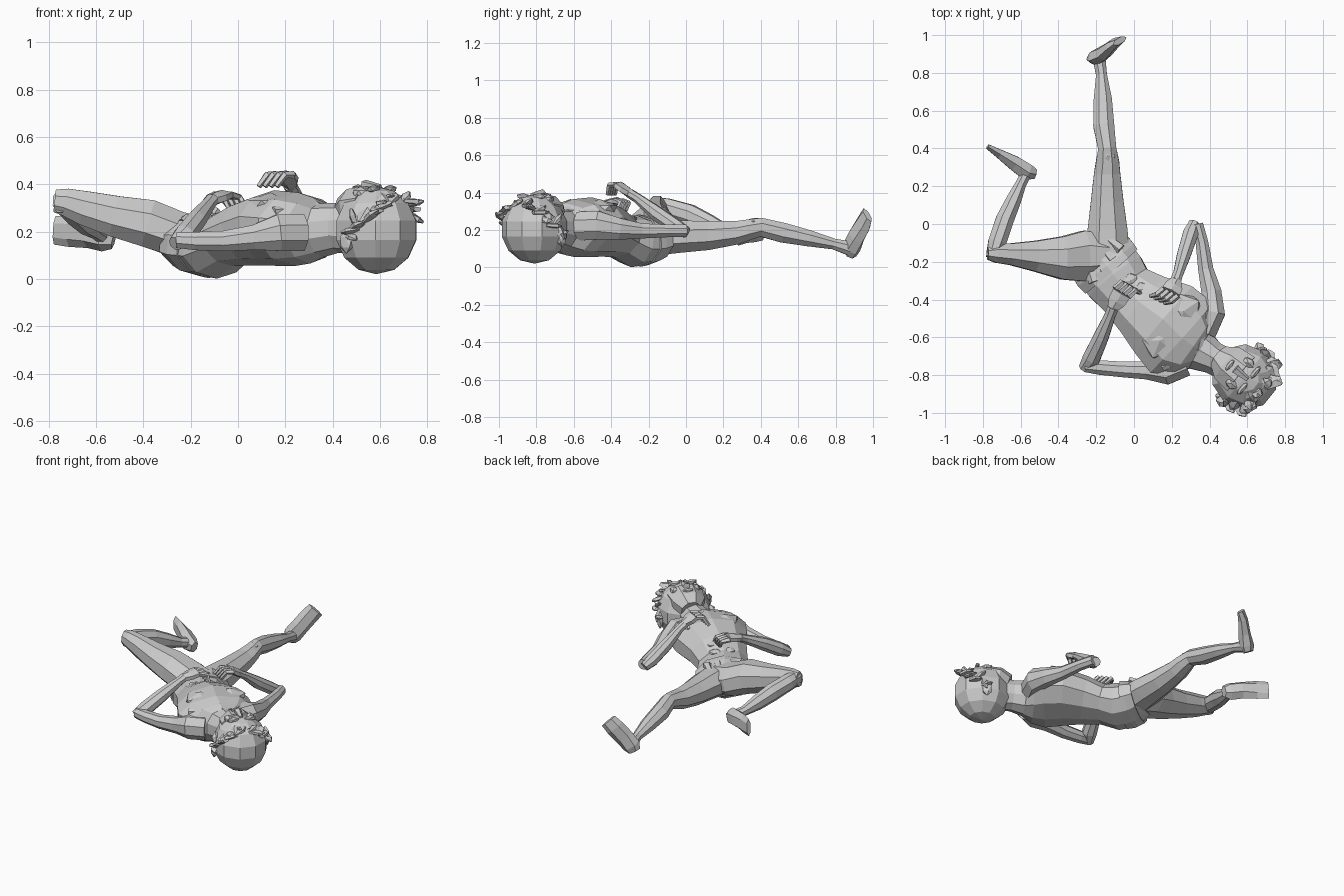
import bpy, bmesh, math, random
from mathutils import Vector, Matrix

random.seed(4)
UP = Vector((0, 0, 1))


def finish(name, bm):
    bmesh.ops.recalc_face_normals(bm, faces=bm.faces[:])
    me = bpy.data.meshes.new(name)
    bm.to_mesh(me)
    bm.free()
    ob = bpy.data.objects.new(name, me)
    bpy.context.collection.objects.link(ob)
    return ob


def loft(name, rings, sides=8):
    """Faceted tube through rings of (x, y, z, half width, half height)."""
    bm = bmesh.new()
    pts = [Vector(r[:3]) for r in rings]
    fit = 1.04 if sides == 8 else 1
    loops = []
    for i, r in enumerate(rings):
        t = (pts[min(i + 1, len(pts) - 1)] - pts[max(i - 1, 0)]).normalized()
        side = t.cross(UP).normalized() * fit
        up = side.cross(t)
        loops.append([bm.verts.new(pts[i] + side * r[3] * math.cos(a) + up * r[4] * math.sin(a))
                      for a in (2 * math.pi * (k + .5) / sides for k in range(sides))])
    for p, q in zip(loops, loops[1:]):
        for k in range(sides):
            j = (k + 1) % sides
            bm.faces.new((p[k], p[j], q[j], q[k]))
    bm.faces.new(loops[0])
    bm.faces.new(loops[-1])
    return finish(name, bm)


def lump(name, loc, size, yaw=0):
    """Faceted ellipsoid."""
    bm = bmesh.new()
    m = Matrix.Translation(loc) @ Matrix.Rotation(yaw, 4, 'Z') @ Matrix.Diagonal((*size, 1))
    bmesh.ops.create_icosphere(bm, subdivisions=1, radius=1, matrix=m)
    return finish(name, bm)


# torso, lying on its back from hips to neck
loft("torso", [
    (-.20, -.13, .15, .12, .08), (-.16, -.20, .14, .18, .125), (-.10, -.28, .14, .18, .14),
    (-.04, -.355, .165, .165, .115), (.05, -.43, .195, .195, .14), (.16, -.51, .215, .245, .16),
    (.25, -.60, .21, .26, .155), (.31, -.645, .205, .20, .14), (.35, -.67, .205, .115, .115),
    (.42, -.71, .215, .09, .105), (.50, -.75, .215, .09, .11)], 10)
AX = math.atan2(-.63, .78)
ACROSS = Vector((.63, .78, 0))
SPINE = Vector((.78, -.63, 0))
for s, n in ((1, "left"), (-1, "right")):
    p = Vector((.20, -.54, .305)) + ACROSS * s * .10
    lump(n + "_pectoral", p, (.10, .11, .06), AX)
    # belly muscles
    for k in range(3):
        p = Vector((.07, -.43, .30)) + ACROSS * s * .045 - SPINE * .075 * k - UP * .022 * k
        lump(n + "_belly_muscle", p, (.042, .048, .028), AX)
    # collar bone
    a = Vector((.34, -.665, .30))
    b = Vector((.27, -.61, .28)) + ACROSS * s * .19
    loft(n + "_collar_bone", [(*a, .02, .025), (*b, .025, .025)], 6)

# straight leg
loft("straight_leg", [
    (-.14, -.16, .16, .12, .10), (-.14, -.03, .165, .11, .09), (-.142, .12, .17, .09, .08),
    (-.142, .27, .185, .072, .065), (-.14, .33, .20, .064, .058), (-.142, .40, .215, .05, .052),
    (-.16, .52, .185, .058, .055), (-.165, .66, .155, .05, .045), (-.172, .79, .125, .03, .03),
    (-.185, .88, .10, .035, .04)])
lump("straight_knee", (-.14, .36, .235), (.045, .06, .03))
# foot rolled on its side, toes up
loft("straight_foot", [
    (-.215, .88, .07, .03, .045), (-.195, .885, .105, .045, .06), (-.155, .91, .165, .04, .06),
    (-.11, .95, .235, .03, .06), (-.075, .97, .28, .018, .055)], 6)

# bent leg
loft("bent_thigh", [
    (-.14, -.17, .16, .11, .10), (-.26, -.17, .19, .14, .10), (-.38, -.18, .235, .118, .105),
    (-.52, -.17, .265, .085, .09), (-.65, -.16, .30, .06, .075), (-.73, -.155, .325, .052, .06),
    (-.775, -.155, .33, .035, .05)])
loft("bent_shin", [
    (-.75, -.18, .33, .035, .05), (-.725, -.10, .315, .05, .055), (-.685, .02, .28, .05, .058),
    (-.64, .12, .235, .042, .05), (-.60, .21, .20, .03, .032), (-.565, .28, .18, .03, .035)])
loft("bent_foot", [
    (-.525, .265, .165, .03, .04), (-.565, .275, .175, .05, .06), (-.63, .32, .19, .045, .06),
    (-.71, .37, .20, .028, .065), (-.775, .41, .205, .015, .06)], 6)

# arms: upper arm and forearm lofts
loft("right_upper_arm", [
    (.27, -.74, .195, .07, .08), (.17, -.785, .195, .068, .08), (.07, -.775, .175, .05, .055),
    (-.06, -.77, .16, .043, .045), (-.18, -.76, .16, .04, .04), (-.26, -.755, .165, .03, .035)])
loft("right_forearm", [
    (-.265, -.765, .15, .03, .03), (-.225, -.71, .185, .048, .045), (-.175, -.60, .25, .042, .042),
    (-.125, -.48, .315, .03, .028), (-.11, -.44, .335, .032, .026)])
loft("left_upper_arm", [
    (.37, -.57, .22, .07, .08), (.42, -.47, .225, .065, .08), (.41, -.36, .205, .055, .06),
    (.38, -.24, .195, .042, .042), (.36, -.10, .195, .035, .035), (.335, .00, .195, .032, .035)])
loft("left_forearm", [
    (.32, .005, .185, .03, .03), (.30, -.05, .215, .042, .04), (.265, -.16, .29, .038, .04),
    (.235, -.26, .37, .028, .026), (.22, -.30, .395, .03, .025)])


# hands with bent fingers
def hand(name, wrist, palm, tips):
    w, p = Vector(wrist), Vector(palm)
    loft(name + "_palm", [(*w, .03, .025), (*(w + p) / 2, .055, .025), (*p, .058, .022)], 6)
    for i, off in enumerate((-.042, -.014, .014, .042)):
        d = (p - w).cross(UP).normalized() * off
        a, b, c = p + d, Vector(tips[0]) + d, Vector(tips[1]) + d
        loft(name + "_finger_%d" % i, [(*a, .017, .017), (*b, .016, .015), (*c, .011, .012)], 5)


hand("right_hand", (-.115, -.45, .33), (-.065, -.365, .355), ((-.03, -.33, .345), (.00, -.345, .30)))
hand("left_hand", (.225, -.30, .395), (.195, -.36, .44), ((.16, -.39, .44), (.125, -.40, .39)))

# head, face upwards
HEAD = Vector((.585, -.81, .205))
bm = bmesh.new()
bmesh.ops.create_uvsphere(bm, u_segments=10, v_segments=7, radius=1,
                          matrix=Matrix.Translation(HEAD) @ Matrix.Rotation(AX, 4, 'Z') @
                          Matrix.Diagonal((.185, .175, .185, 1)))
finish("head", bm)


def on_head(along, across, z):
    return HEAD + SPINE * along + ACROSS * across + UP * z


loft("jaw", [(*on_head(-.17, 0, .07), .065, .07), (*on_head(-.11, 0, .09), .11, .09),
             (*on_head(-.02, 0, .10), .12, .09)])
loft("nose", [(*on_head(-.065, 0, .195), .026, .02), (*on_head(.02, 0, .18), .013, .015)], 5)
lump("mouth", on_head(-.10, 0, .18), (.015, .04, .014), AX)
for s, n in ((1, "left"), (-1, "right")):
    lump(n + "_brow", on_head(.03, s * .055, .175), (.016, .045, .018), AX)
    lump(n + "_cheek", on_head(-.03, s * .07, .155), (.04, .03, .03), AX)
    lump(n + "_ear", on_head(-.03, s * .165, -.05), (.035, .02, .05), AX)

# leafy wreath over the brow and round the skull, lying close to the head
for i in range(24):
    a = math.pi * (i / 23 * 1.1 - .05)
    out = ACROSS * math.cos(a) + (UP * .8 + SPINE * .6) * math.sin(a)
    p = HEAD + SPINE * random.uniform(-.02, .05) + out * .165
    d = (out * .25 + SPINE * random.uniform(-.7, .7) +
         out.cross(SPINE) * random.uniform(-.8, .8)).normalized()
    q, r = p + d * .025, p + d * random.uniform(.045, .06)
    loft("wreath_leaf_%02d" % i, [(*(p - d * .035), .018, .012), (*q, .032, .014), (*r, .006, .005)], 5)

# loin cloth: band round the hips and loose folds
loft("hip_cloth", [(-.18, -.17, .15, .19, .115), (-.15, -.215, .145, .195, .135),
                   (-.12, -.25, .143, .19, .14)], 10)
for k in range(4):
    o = ACROSS * (k - 1.5) * .075
    a = Vector((-.14, -.22, .255)) + o
    b = Vector((-.20, -.13, .23)) + o * .7
    loft("cloth_fold_%d" % k, [(*a, .03, .02), (*b, .02, .02)], 5)
